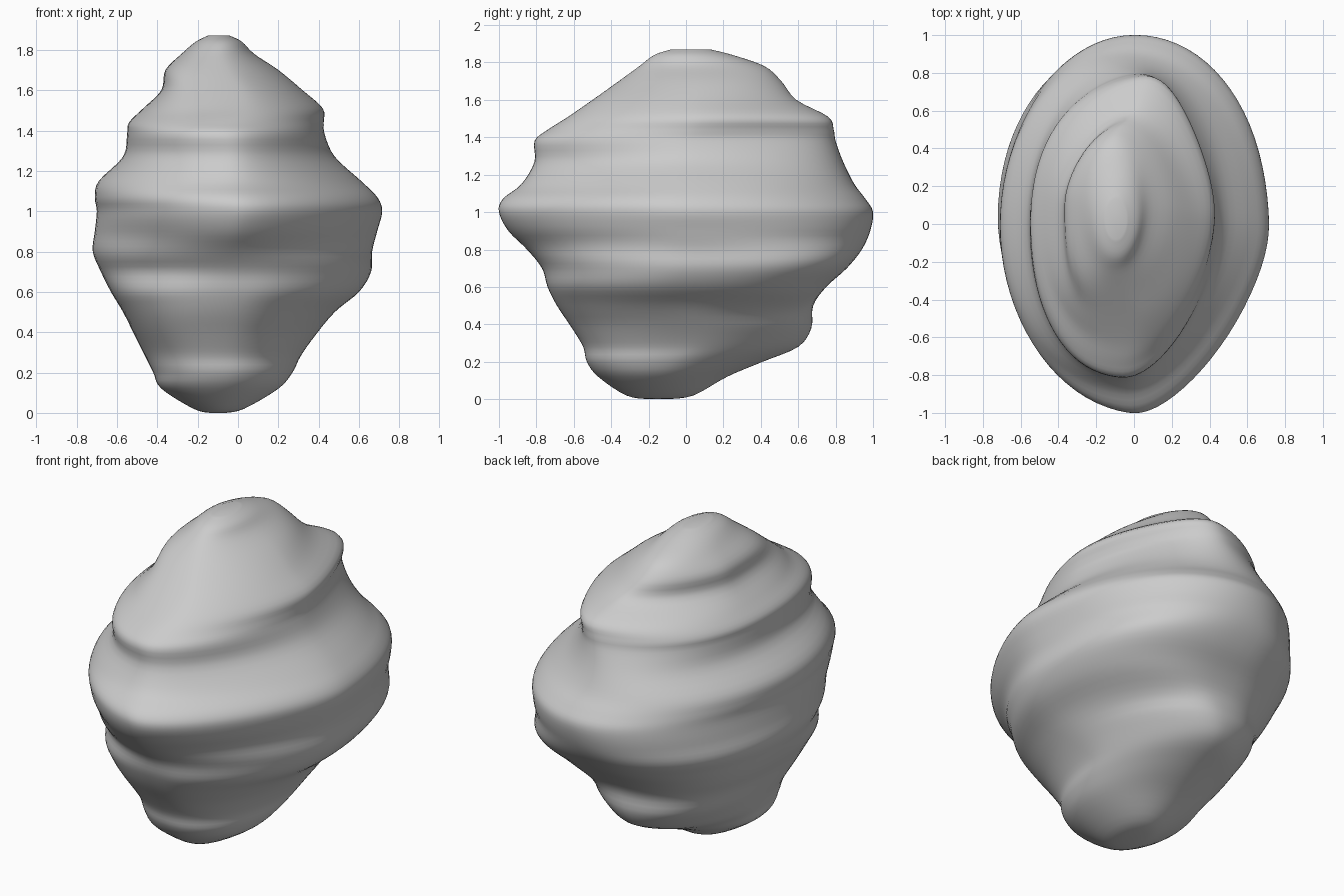
import bpy, bmesh, math

if "Cube" in bpy.data.objects:
    bpy.data.objects.remove(bpy.data.objects["Cube"])

# Rock strata: height, left x, right x, front y, back y
LEVELS = [
    (0.00, -0.14, -0.06, -0.20, -0.10), (0.02, -0.22, 0.03, -0.32, 0.04),
    (0.12, -0.38, 0.20, -0.47, 0.22), (0.20, -0.42, 0.27, -0.53, 0.41),
    (0.28, -0.46, 0.31, -0.55, 0.60), (0.38, -0.51, 0.38, -0.61, 0.67),
    (0.50, -0.57, 0.48, -0.69, 0.68), (0.60, -0.63, 0.60, -0.74, 0.75),
    (0.70, -0.68, 0.66, -0.77, 0.86), (0.80, -0.72, 0.665, -0.85, 0.94),
    (0.90, -0.71, 0.69, -0.95, 0.985), (1.00, -0.70, 0.715, -1.00, 1.00),
    (1.07, -0.71, 0.69, -0.98, 0.96), (1.15, -0.69, 0.61, -0.88, 0.90),
    (1.27, -0.57, 0.48, -0.81, 0.84), (1.38, -0.55, 0.43, -0.81, 0.80),
    (1.44, -0.54, 0.425, -0.74, 0.79), (1.51, -0.47, 0.42, -0.63, 0.76),
    (1.60, -0.38, 0.32, -0.50, 0.59), (1.70, -0.36, 0.20, -0.36, 0.51),
    (1.78, -0.28, 0.08, -0.25, 0.42), (1.84, -0.21, 0.02, -0.17, 0.25),
    (1.87, -0.15, -0.04, -0.08, 0.13),
]
# Roundness of the corners: height, front right, front left, back left, back right
CORNERS = [
    (0.00, 2.0, 2.0, 2.0, 2.0), (0.28, 2.05, 2.4, 1.9, 1.7),
    (0.43, 1.9, 2.55, 2.35, 1.9), (0.57, 1.85, 2.5, 2.4, 2.5),
    (0.73, 1.8, 2.0, 2.1, 2.6), (0.88, 1.6, 1.8, 2.0, 2.15),
    (1.00, 1.55, 1.9, 2.0, 2.05), (1.25, 1.6, 2.1, 2.0, 1.95),
    (1.45, 1.75, 2.15, 2.0, 1.7), (1.62, 1.8, 2.9, 1.7, 1.7),
    (1.87, 2.0, 2.0, 2.0, 2.0),
]
SEGMENTS, STEPS = 80, 4


def spline(a, b, c, d, t):
    """Smooth blend through neighbouring strata."""
    return tuple(0.5 * (2*q + (r-p)*t + (2*p-5*q+4*r-s)*t*t + (3*q-p-3*r+s)*t**3)
                 for p, q, r, s in zip(a, b, c, d))


def corner_roundness(z):
    for low, high in zip(CORNERS, CORNERS[1:]):
        if z <= high[0]:
            break
    t = min(max((z - low[0]) / (high[0] - low[0]), 0), 1)
    t = t * t * (3 - 2 * t)
    return [p + (q - p) * t for p, q in zip(low[1:], high[1:])]


def outline(level):
    """Lopsided oval with different roundness in each quarter."""
    z, x0, x1, y0, y1 = level
    cx, cy = (x0 + x1) / 2, (y0 + y1) / 2
    ridge = 0.10 * math.exp(-((z - 1.45) / 0.15) ** 2)
    fr, fl, bl, br = corner_roundness(z)
    pts = []
    for i in range(SEGMENTS):
        a = 2 * math.pi * i / SEGMENTS
        c, s = math.cos(a), math.sin(a)
        right = 0.5 + 0.5 * math.tanh(3 * c)
        back = 0.5 + 0.5 * math.tanh(3 * s)
        front_n = fl + (fr - fl) * right
        back_n = bl + (br - bl) * right
        n = front_n + (back_n - front_n) * back
        u = math.copysign(abs(c) ** (2 / n), c)
        v = math.copysign(abs(s) ** (2 / n), s)
        # lean the back end of the oval off centre
        x = cx + u * (x1 - x0) / 2 + ridge * max(v, 0) ** 2 * (1 - u * u)
        y = cy + v * (y1 - y0) / 2
        pts.append((x, y, max(z, 0)))
    return pts


# Stack the outlines into a closed skin
bm = bmesh.new()
rings = []
last = len(LEVELS) - 1
for k in range(last):
    four = [LEVELS[min(max(j, 0), last)] for j in range(k - 1, k + 3)]
    for step in range(STEPS):
        rings.append(outline(spline(*four, step / STEPS)))
rings.append(outline(LEVELS[last]))
rings = [[bm.verts.new(p) for p in ring] for ring in rings]
for low, high in zip(rings, rings[1:]):
    for i in range(SEGMENTS):
        j = (i + 1) % SEGMENTS
        bm.faces.new((low[i], low[j], high[j], high[i]))
bm.faces.new(rings[0][::-1])
bm.faces.new(rings[-1])
bmesh.ops.recalc_face_normals(bm, faces=bm.faces)
for f in bm.faces:
    f.smooth = True

mesh = bpy.data.meshes.new("boulder")
bm.to_mesh(mesh)
bm.free()
boulder = bpy.data.objects.new("boulder", mesh)
bpy.context.collection.objects.link(boulder)
